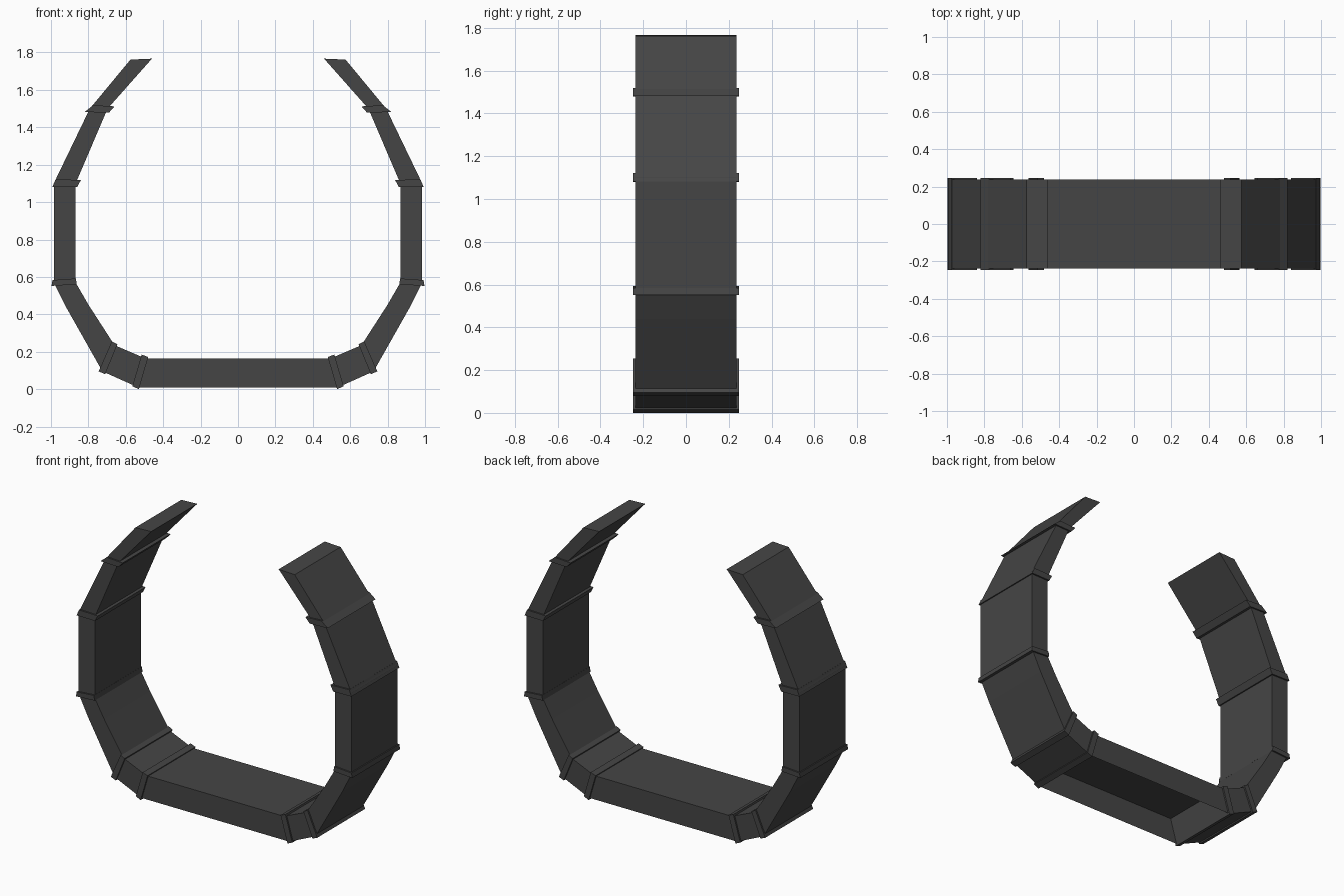
import bpy, bmesh

if "Cube" in bpy.data.objects:
    bpy.data.objects.remove(bpy.data.objects["Cube"])

# single dark grey material
grey = bpy.data.materials.new("dark grey")
grey.diffuse_color = (0.06, 0.06, 0.06, 1)
grey.use_nodes = True
grey.node_tree.nodes["Principled BSDF"].inputs["Base Color"].default_value = grey.diffuse_color


def make_object(name, bm):
    bmesh.ops.recalc_face_normals(bm, faces=bm.faces)
    mesh = bpy.data.meshes.new(name)
    bm.to_mesh(mesh)
    bm.free()
    mesh.materials.append(grey)
    obj = bpy.data.objects.new(name, mesh)
    bpy.context.collection.objects.link(obj)
    return obj


def sweep(name, stations, half, open_under=None):
    """Rectangular band through (outer, inner) profile pairs, half = half width."""
    bm = bmesh.new()
    loops = []
    for (ox, oz), (ix, iz) in stations:
        loops.append([bm.verts.new(p) for p in (
            (ox, -half, oz), (ox, half, oz), (ix, half, iz), (ix, -half, iz))])
    for n, (a, b) in enumerate(zip(loops, loops[1:])):
        for k in range(4):
            if k == 0 and n == open_under:
                continue  # hollow underside of the base
            j = (k + 1) % 4
            bm.faces.new((a[k], a[j], b[j], b[k]))
    bm.faces.new(loops[0])
    bm.faces.new(loops[-1])
    return make_object(name, bm)


# strap: right half of the profile from base to tip, then mirrored
right = [
    ((0.535, 0.01), (0.497, 0.165)),
    ((0.725, 0.095), (0.66, 0.235)),
    ((0.92, 0.44), (0.80, 0.452)),
    ((0.985, 0.57), (0.868, 0.57)),
    ((0.985, 1.10), (0.868, 1.10)),
    ((0.792, 1.50), (0.697, 1.50)),
    ((0.575, 1.762), (0.46, 1.767)),
]
left = [((-o[0], o[1]), (-i[0], i[1])) for o, i in reversed(right)]
sweep("strap", left + right, 0.237, open_under=len(left) - 1)

# joint collars: (outer, inner) at the lower and upper edge of each
collars = {
    "base_collar": [((0.53, 0.0), (0.48, 0.172)), ((0.565, 0.015), (0.515, 0.185))],
    "corner_collar": [((0.71, 0.08), (0.645, 0.24)), ((0.745, 0.095), (0.675, 0.255))],
    "lower_side_collar": [((0.997, 0.552), (0.862, 0.56)), ((0.992, 0.583), (0.867, 0.592))],
    "upper_side_collar": [((0.992, 1.082), (0.86, 1.08)), ((0.975, 1.122), (0.84, 1.118))],
    "shoulder_collar": [((0.82, 1.482), (0.69, 1.478)), ((0.775, 1.518), (0.66, 1.512))],
}
for name, pair in collars.items():
    for side, s in (("right", 1), ("left", -1)):
        sweep(f"{name}_{side}",
              [((s * o[0], o[1]), (s * i[0], i[1])) for o, i in pair], 0.247)
